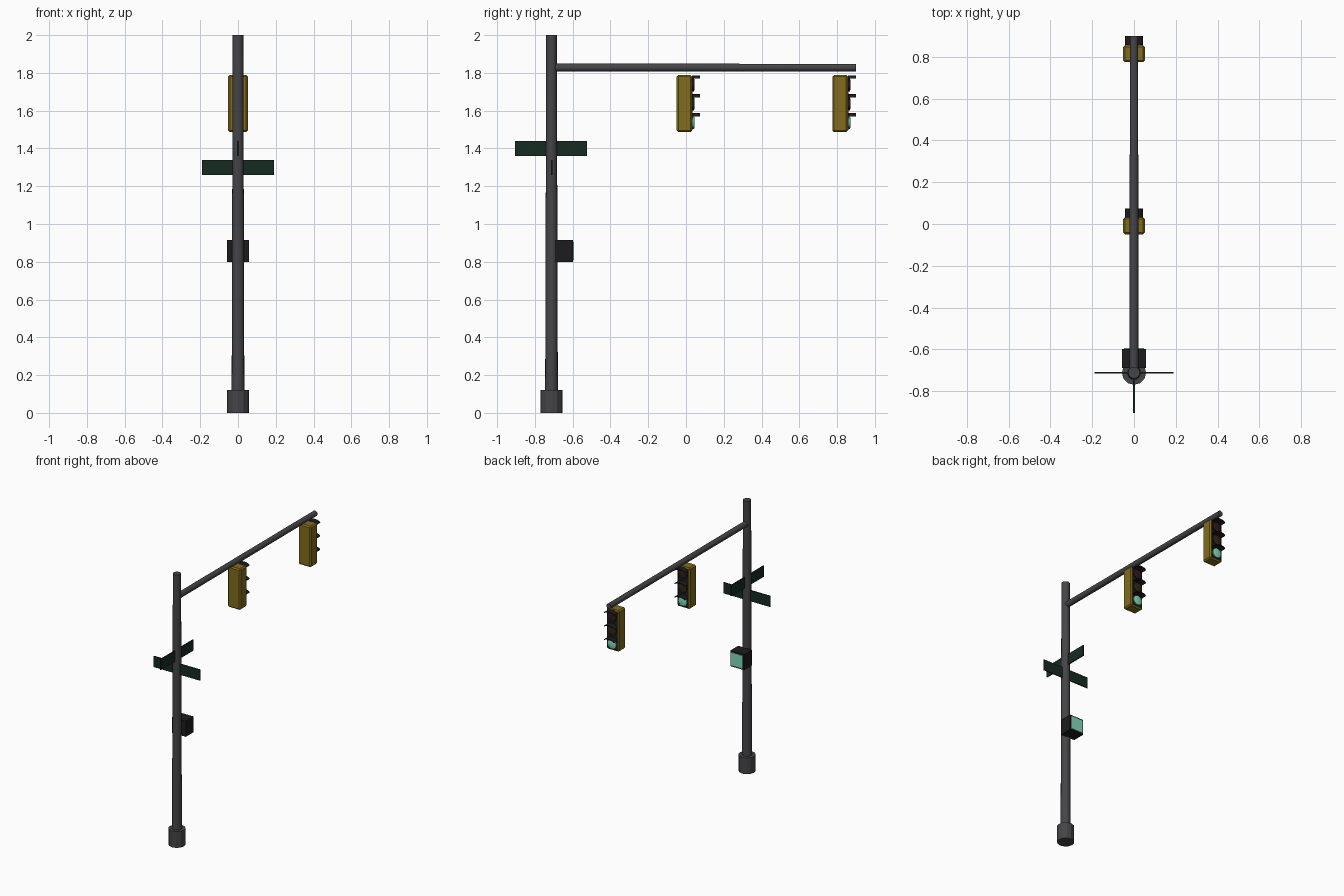
import bpy, bmesh, math
from mathutils import Matrix

if "Cube" in bpy.data.objects:
    bpy.data.objects.remove(bpy.data.objects["Cube"])

POLE_Y = -0.712


def material(name, rgb):
    m = bpy.data.materials.new(name)
    m.diffuse_color = (*rgb, 1)
    m.use_nodes = True
    m.node_tree.nodes["Principled BSDF"].inputs["Base Color"].default_value = m.diffuse_color
    return m


STEEL = material("dark_steel", (0.06, 0.06, 0.065))
BLACK = material("black", (0.012, 0.012, 0.013))
YELLOW = material("housing_yellow", (0.22, 0.15, 0.012))
SIGN = material("sign_green", (0.008, 0.024, 0.016))
RED = material("unlit_red", (0.03, 0.01, 0.01))
AMBER = material("unlit_amber", (0.035, 0.018, 0.008))
LIT = material("lit_green", (0.22, 0.7, 0.5))


def finish(name, bm, mat, smooth=True, bevel=0):
    bmesh.ops.recalc_face_normals(bm, faces=bm.faces)
    me = bpy.data.meshes.new(name)
    bm.to_mesh(me)
    bm.free()
    ob = bpy.data.objects.new(name, me)
    bpy.context.collection.objects.link(ob)
    me.materials.append(mat)
    if bevel:
        b = ob.modifiers.new("edge_bevel", 'BEVEL')
        b.width = bevel
        b.segments = 1
    if smooth:
        bpy.ops.object.select_all(action='DESELECT')
        ob.select_set(True)
        bpy.context.view_layer.objects.active = ob
        bpy.ops.object.shade_smooth_by_angle(angle=math.radians(35))
    return ob


def box(name, lo, hi, mat, bevel=0):
    bm = bmesh.new()
    bmesh.ops.create_cube(bm, size=1)
    for v in bm.verts:
        v.co = [l + (c + 0.5) * (h - l) for l, h, c in zip(lo, hi, v.co)]
    return finish(name, bm, mat, False, bevel)


def cylinder(name, centre, r1, r2, length, sides, mat, along_y=False, smooth=True):
    bm = bmesh.new()
    bmesh.ops.create_cone(bm, cap_ends=True, segments=sides, radius1=r1, radius2=r2, depth=length)
    rot = Matrix.Rotation(-math.pi / 2 if along_y else 0, 4, 'X')
    bm.transform(Matrix.Translation(centre) @ rot)
    return finish(name, bm, mat, smooth)


def visor(name, y, z_top):
    # shallow arched hood pushed forward along +y
    pts = []
    angles = [math.radians(180 - 22.5 * i) for i in range(9)]
    pts += [(0.042 * math.cos(a), z_top - 0.018 + 0.018 * math.sin(a)) for a in angles]
    pts += [(0.036 * math.cos(a), z_top - 0.018 + 0.010 * math.sin(a)) for a in reversed(angles)]
    bm = bmesh.new()
    face = bm.faces.new([bm.verts.new((x, y, z)) for x, z in pts])
    ext = bmesh.ops.extrude_face_region(bm, geom=[face])
    moved = [g for g in ext["geom"] if isinstance(g, bmesh.types.BMVert)]
    bmesh.ops.translate(bm, verts=moved, vec=(0, 0.043, 0))
    finish(name, bm, BLACK)


def lens(name, y, z, mat):
    # slightly domed round lens
    cylinder(name, (0, y + 0.004, z), 0.035, 0.035, 0.012, 20, mat, True)
    cylinder(name + "_dome", (0, y + 0.012, z), 0.035, 0.024, 0.004, 20, mat, True)


def traffic_signal(tag, y):
    box(f"{tag}_housing", (-0.052, y - 0.05, 1.486), (0.052, y + 0.032, 1.789), YELLOW, 0.009)
    box(f"{tag}_face_plate", (-0.04, y + 0.03, 1.497), (0.04, y + 0.034, 1.778), BLACK)
    for i, (part, mat) in enumerate((("red", RED), ("amber", AMBER), ("green", LIT))):
        z = 1.737 - 0.1 * i
        visor(f"{tag}_{part}_visor", y + 0.032, z + 0.05)
        lens(f"{tag}_{part}_lens", y + 0.032, z, mat)


# pole, footing and mast arm
cylinder("pole", (0, POLE_Y, 1.0), 0.034, 0.028, 2.0, 16, STEEL)
cylinder("pole_base", (0, POLE_Y, 0.06), 0.058, 0.058, 0.12, 12, STEEL, smooth=False)
cylinder("mast_arm", (0, (POLE_Y + 0.9) / 2, 1.828), 0.021, 0.02, 0.9 - POLE_Y, 16, STEEL, True)

# hanging signals
traffic_signal("middle_signal", 0.0)
traffic_signal("end_signal", 0.825)

# crossed street signs
box("cross_street_sign", (-0.19, POLE_Y - 0.004, 1.26), (0.19, POLE_Y + 0.004, 1.34), SIGN)
box("main_street_sign", (-0.004, -0.904, 1.36), (0.004, -0.524, 1.44), SIGN)

# pedestrian signal box: open hood with lit screen
box("walk_signal_box", (-0.057, -0.69, 0.80), (0.057, -0.598, 0.915), BLACK)
box("walk_signal_screen", (-0.047, -0.60, 0.81), (0.047, -0.594, 0.905), LIT)
